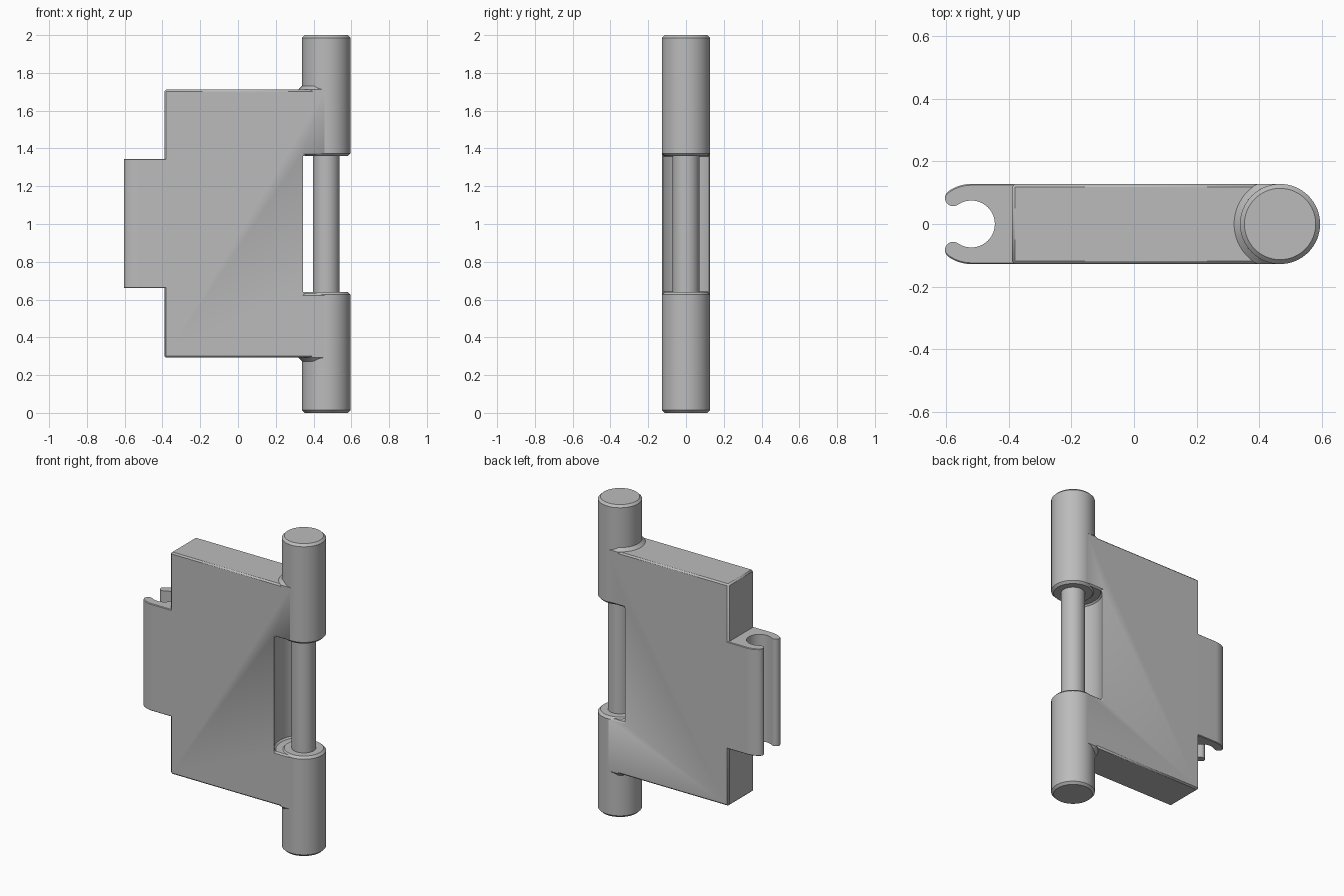
import bpy, bmesh, math

if "Cube" in bpy.data.objects:
    bpy.data.objects.remove(bpy.data.objects["Cube"])

HX, R = 0.467, 0.128        # hinge axis x, barrel radius / half thickness
CX, CI = -0.52, 0.075       # clip axis x, inner radius
BEV = 0.014

grey = bpy.data.materials.new("plain grey")
grey.diffuse_color = (0.5, 0.5, 0.5, 1)
grey.use_nodes = True
grey.node_tree.nodes["Principled BSDF"].inputs["Base Color"].default_value = grey.diffuse_color


def make(name, bm):
    bmesh.ops.recalc_face_normals(bm, faces=bm.faces)
    me = bpy.data.meshes.new(name)
    bm.to_mesh(me)
    bm.free()
    me.materials.append(grey)
    ob = bpy.data.objects.new(name, me)
    bpy.context.collection.objects.link(ob)
    return ob


def smooth(ob):
    bpy.ops.object.select_all(action='DESELECT')
    bpy.context.view_layer.objects.active = ob
    ob.select_set(True)
    bpy.ops.object.shade_smooth_by_angle(angle=math.radians(25))


def prism(name, pts, z0, z1, chamfer=None):
    """Extrude an xy outline; chamfer rim edges whose vertices pass the test."""
    bm = bmesh.new()
    f = bm.faces.new([bm.verts.new((x, y, z0)) for x, y in pts])
    ext = bmesh.ops.extrude_face_region(bm, geom=[f])
    for v in ext["geom"]:
        if isinstance(v, bmesh.types.BMVert):
            v.co.z = z1
    bmesh.ops.recalc_face_normals(bm, faces=bm.faces)
    if chamfer:
        rim = [e for e in bm.edges
               if abs(e.verts[0].co.z - e.verts[1].co.z) < 1e-5
               and all(chamfer(v.co) for v in e.verts)]
        bmesh.ops.bevel(bm, geom=rim, offset=BEV, segments=1, affect='EDGES',
                        clamp_overlap=True)
    return make(name, bm)


def circle(cx, r, n=64):
    return [(cx + r * math.cos(2 * math.pi * i / n), r * math.sin(2 * math.pi * i / n))
            for i in range(n)]


# Main plate, with a round clearance notch around the pin
plate = prism("main_plate", [(-0.39, -R), (HX, -R), (HX, R), (-0.39, R)], 0.292, 1.712)
notch = prism("notch_cutter", circle(HX, 0.172, 96), 0.632, 1.368)
notch.hide_render = True
notch.hide_set(True)
cut = plate.modifiers.new("notch", 'BOOLEAN')
cut.operation, cut.object, cut.solver = 'DIFFERENCE', notch, 'EXACT'
bev = plate.modifiers.new("chamfer", 'BEVEL')
bev.width, bev.segments, bev.limit_method = BEV, 1, 'ANGLE'
bev.angle_limit = math.radians(40)
smooth(plate)

# Hinge barrels and the exposed pin
for name, z0, z1 in (("lower_barrel", 0, 0.64), ("upper_barrel", 1.36, 2)):
    smooth(prism(name, circle(HX, R), z0, z1, lambda c: True))
smooth(prism("hinge_pin", circle(HX, 0.071), 0.6, 1.4))


# Sloped collars where the barrels leave the plate
def collar(name, z, up):
    bm = bmesh.new()
    rows = []
    for i in range(33):
        a = math.radians(-88 + 176 * i / 32)
        r = min(R + 0.02, R / max(abs(math.sin(a)), 1e-6))
        h = r - R
        c, s = -math.cos(a), math.sin(a)
        rows.append([bm.verts.new((HX + q * c, q * s, zz)) for q, zz in
                     ((R - 0.01, z - up * 0.012), (r, z - up * 0.012),
                      (r, z), (R, z + up * h), (R - 0.01, z + up * h))])
    for a, b in zip(rows, rows[1:]):
        for k in range(5):
            m = (k + 1) % 5
            bm.faces.new((a[k], a[m], b[m], b[k]))
    bm.faces.new(rows[0])
    bm.faces.new(rows[-1])
    smooth(make(name, bm))


collar("upper_collar", 1.711, 1)
collar("lower_collar", 0.293, -1)

# Snap clip: C-shaped outline with rounded lips, opening to -x
END = math.radians(55)              # lip angle measured from -x
MID, LIP = (R + CI) / 2, (R - CI) / 2
half = [(-0.376, R)]
for i in range(11):                 # outer arc
    a = math.pi / 2 + (math.pi / 2 - END) * i / 10
    half.append((CX + R * math.cos(a), R * math.sin(a)))
end = math.pi - END
for i in range(1, 8):               # rounded lip
    a = end + math.pi * i / 8
    half.append((CX + MID * math.cos(end) + LIP * math.cos(a),
                 MID * math.sin(end) + LIP * math.sin(a)))
for i in range(24):                 # inner arc
    a = end * (1 - i / 24)
    half.append((CX + CI * math.cos(a), CI * math.sin(a)))
outline = half + [(CX + CI, 0)] + [(x, -y) for x, y in reversed(half)]
outer = lambda c: math.hypot(c.x - CX, c.y) > R - 0.003 and abs(c.y) > 0.09
bm_clip = prism("snap_clip", outline, 0.66, 1.345,
                lambda c: outer(c))
smooth(bm_clip)
